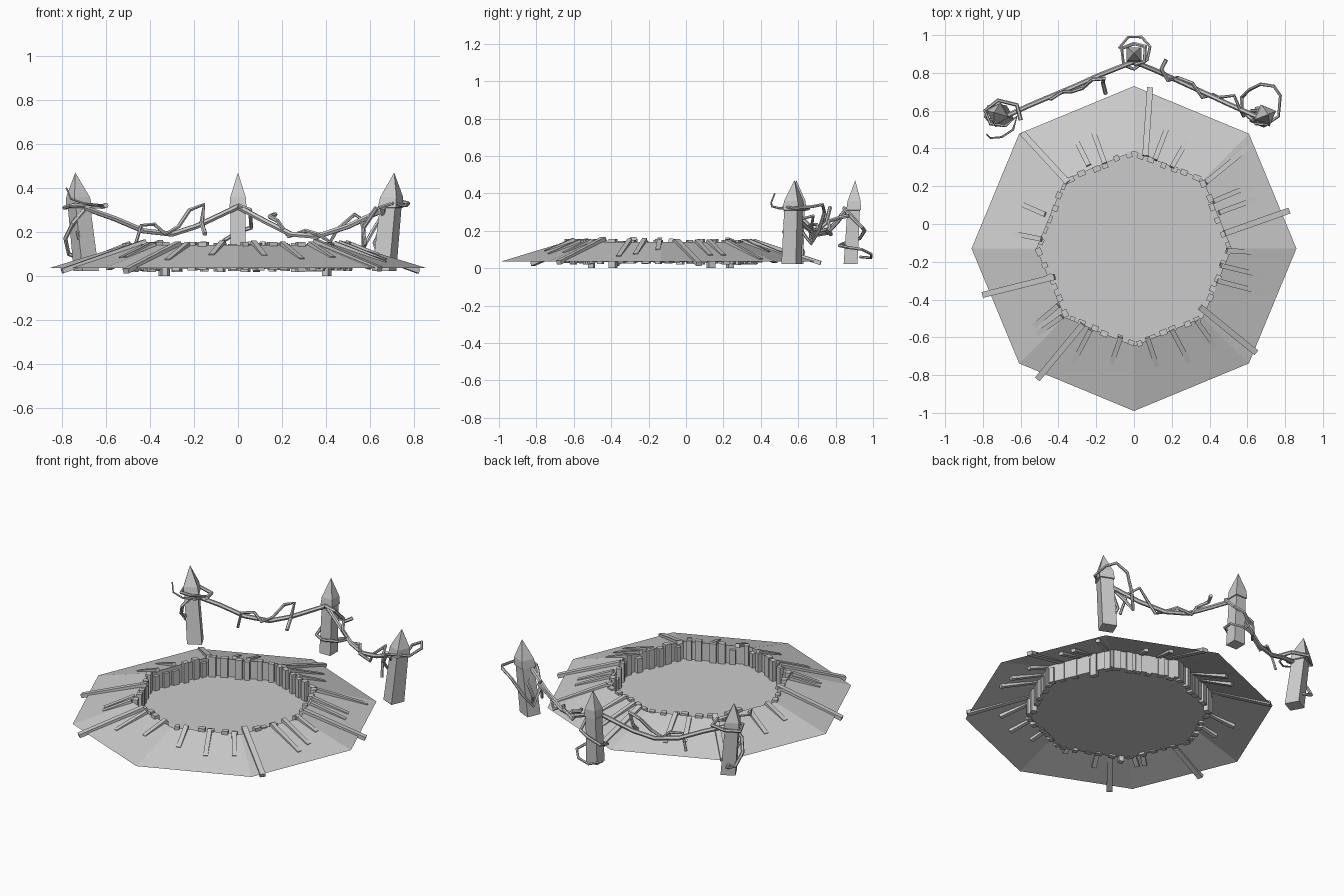
import bpy, bmesh, math, random
from mathutils import Vector, Matrix

if "Cube" in bpy.data.objects:
    bpy.data.objects.remove(bpy.data.objects["Cube"])

random.seed(4)
CY = -0.13                      # pit centre in y
R_OUT, R_IN, Z_LOW, Z_RIM = 0.86, 0.515, 0.035, 0.14


def finish(bm, name, recalc=True):
    if recalc:
        bmesh.ops.recalc_face_normals(bm, faces=bm.faces)
    me = bpy.data.meshes.new(name)
    bm.to_mesh(me)
    bm.free()
    ob = bpy.data.objects.new(name, me)
    bpy.context.collection.objects.link(ob)
    return ob


def octagon(bm, r, z):
    return [bm.verts.new((r * math.cos(i * math.pi / 4),
                          CY + r * math.sin(i * math.pi / 4), z)) for i in range(8)]


def slope_z(x, y):
    # height of the bank at a point
    rho = max((x * math.cos(a) + (y - CY) * math.sin(a)) for a in
              [math.pi / 8 + i * math.pi / 4 for i in range(8)]) / math.cos(math.pi / 8)
    return Z_RIM - (rho - R_IN) / (R_OUT - R_IN) * (Z_RIM - Z_LOW)


def box(bm, centre, xdir, up, size):
    x = xdir.normalized()
    y = up.cross(x).normalized()
    m = Matrix((x, y, x.cross(y))).transposed().to_4x4()
    bmesh.ops.create_cube(bm, size=1, matrix=Matrix.Translation(centre) @ m
                          @ Matrix.Diagonal((*size, 1)))


# sloping bank, inner wall and floor
bm = bmesh.new()
o, t, f = octagon(bm, R_OUT, Z_LOW), octagon(bm, R_IN, Z_RIM), octagon(bm, R_IN, 0.032)
for i in range(8):
    j = (i + 1) % 8
    bm.faces.new((o[i], o[j], t[j], t[i]))
    bm.faces.new((t[i], t[j], f[j], f[i]))
bm.faces.new(f)
finish(bm, "pit_bank", False)

# boards lying on the bank: inner end, outer end (x, y)
boards = [(-.35, .22, -.59, .48), (-.24, .31, -.32, .47), (-.155, .32, -.23, .53),
          (.06, .36, .085, .72), (.11, .34, .19, .55), (.2, .30, .28, .44),
          (.38, .22, .6, .4), (.42, .12, .61, .2), (.45, .06, .64, .13),
          (.48, -.05, .82, .07), (.49, -.14, .64, -.15), (.46, -.22, .67, -.27),
          (.44, -.3, .67, -.36), (.35, -.44, .645, -.68), (.33, -.51, .43, -.65),
          (.2, -.56, .29, -.73), (.07, -.6, .12, -.75), (-.07, -.6, -.12, -.74),
          (-.23, -.56, -.32, -.73), (-.27, -.53, -.51, -.82), (-.38, -.49, -.51, -.58),
          (-.40, -.43, -.53, -.54), (-.42, -.28, -.8, -.375), (-.49, -.08, -.64, -.05),
          (-.47, .05, -.63, .12)]
bm = bmesh.new()
for x0, y0, x1, y1 in boards:
    long = math.hypot(x1 - x0, y1 - y0) > 0.29
    a = Vector((x0, y0, slope_z(x0, y0) + 0.006))
    b = Vector((x1, y1, slope_z(x1, y1) + (0.0 if long else -0.007)))
    box(bm, (a + b) / 2, b - a, Vector((0, 0, 1)),
        ((b - a).length, 0.032 if long else 0.026, 0.022))
finish(bm, "bank_boards")

# upright boards lining the inner wall
bm = bmesh.new()
for side in range(8):
    a0, a1 = side * math.pi / 4, (side + 1) * math.pi / 4
    c = Vector((0, CY, 0))
    p = c + R_IN * Vector((math.cos(a0), math.sin(a0), 0))
    q = c + R_IN * Vector((math.cos(a1), math.sin(a1), 0))
    n = Vector((math.cos((a0 + a1) / 2), math.sin((a0 + a1) / 2), 0))
    for k in range(6):
        s = (k + 0.5 + random.uniform(-.2, .2)) / 6
        top = random.choice((0.12, 0.145, 0.15, 0.155))
        low = 0.0 if (side * 6 + k) % 13 == 4 else random.uniform(0.018, 0.03)
        mid = p.lerp(q, s) - n * random.uniform(-0.002, 0.012)
        mid.z = (top + low) / 2
        box(bm, mid, (q - p), Vector((0, 0, 1)),
            (random.uniform(.026, .042), 0.03, top - low))
finish(bm, "wall_boards")


# pointed square posts
def post(name, base, tip, half, turn):
    bm = bmesh.new()
    base, tip = Vector(base), Vector(tip)
    rings = []
    for s, k in ((0, 1.0), (.64, .9), (.645, 1.05), (.75, .95)):
        c = base.lerp(tip, s)
        rings.append([bm.verts.new(c + Vector((
            half * k * 1.414 * math.cos(turn + math.pi / 4 + i * math.pi / 2),
            half * k * 1.414 * math.sin(turn + math.pi / 4 + i * math.pi / 2), 0)))
            for i in range(4)])
    top = bm.verts.new(tip)
    for i in range(4):
        j = (i + 1) % 4
        for r0, r1 in zip(rings, rings[1:]):
            bm.faces.new((r0[i], r0[j], r1[j], r1[i]))
        bm.faces.new((rings[-1][i], rings[-1][j], top))
    bm.faces.new(rings[0])
    finish(bm, name)


post("post_middle", (0, .88, .022), (0, .905, .47), .037, 0)
post("post_right", (.665, .565, .022), (.71, .58, .47), .042, -.4)
post("post_left", (-.69, .57, .022), (-.74, .59, .47), .042, .5)


# vines and ropes: faceted tubes through a few points
def vine(name, pts, r, r_end=None):
    cu = bpy.data.curves.new(name, 'CURVE')
    cu.dimensions = '3D'
    cu.bevel_depth = r
    cu.bevel_resolution = 1
    cu.use_fill_caps = True
    sp = cu.splines.new('POLY')
    sp.points.add(len(pts) - 1)
    for i, p in enumerate(pts):
        sp.points[i].co = (*p, 1)
        sp.points[i].radius = 1 + ((r_end or r) / r - 1) * i / (len(pts) - 1)
    sp.use_smooth = False
    bpy.context.collection.objects.link(bpy.data.objects.new(name, cu))


vine("rope_left", [(-.70, .56, .31), (-.56, .625, .26), (-.43, .68, .205), (-.3, .735, .19),
                   (-.19, .785, .225), (0, .86, .315)], .013)
vine("rope_right", [(0, .86, .315), (.12, .81, .25), (.24, .755, .19), (.36, .7, .18),
                    (.5, .635, .225), (.69, .55, .315)], .013)
vine("vine_left", [(-.15, .69, .19), (-.165, .75, .24), (-.155, .77, .325), (-.22, .765, .3),
                   (-.27, .72, .225), (-.33, .7, .19), (-.38, .7, .235), (-.44, .66, .23),
                   (-.47, .67, .13)], .011, .008)
vine("vine_right", [(.17, .87, .28), (.145, .82, .27), (.18, .76, .25), (.23, .775, .18),
                    (.31, .745, .205), (.36, .67, .19), (.42, .685, .155), (.45, .67, .21),
                    (.53, .68, .28), (.56, .61, .26), (.58, .57, .14)], .011, .008)
vine("coil_right_post", [(.63, .55, .31), (.57, .6, .22), (.57, .67, .13), (.61, .71, .2),
                         (.67, .74, .3), (.74, .73, .34), (.775, .68, .33), (.765, .57, .32),
                         (.70, .525, .33), (.64, .53, .31)], .011, .007)
vine("hanging_right", [(.66, .53, .31), (.655, .6, .22), (.62, .6, .15), (.65, .56, .06)],
     .011, .008)
vine("coil_middle_post", [(0, .845, .32), (.055, .86, .3), (.06, .94, .22), (0, .955, .2),
                          (-.065, .93, .16), (-.055, .84, .13), (0, .82, .12), (.07, .87, .11),
                          (.085, .94, .1), (.04, .99, .075), (-.03, .99, .055),
                          (-.08, .93, .06)], .011, .007)
vine("coil_left_post", [(-.60, .55, .32), (-.62, .63, .315), (-.72, .655, .32), (-.79, .6, .31),
                        (-.76, .53, .32), (-.68, .52, .325), (-.62, .57, .32), (-.64, .5, .32),
                        (-.7, .46, .33), (-.76, .455, .35), (-.78, .475, .4)], .012, .004)
vine("hanging_left", [(-.70, .55, .3), (-.75, .53, .24), (-.785, .57, .17), (-.77, .62, .1),
                      (-.72, .63, .08), (-.71, .56, .12), (-.73, .52, .2)], .011, .009)
